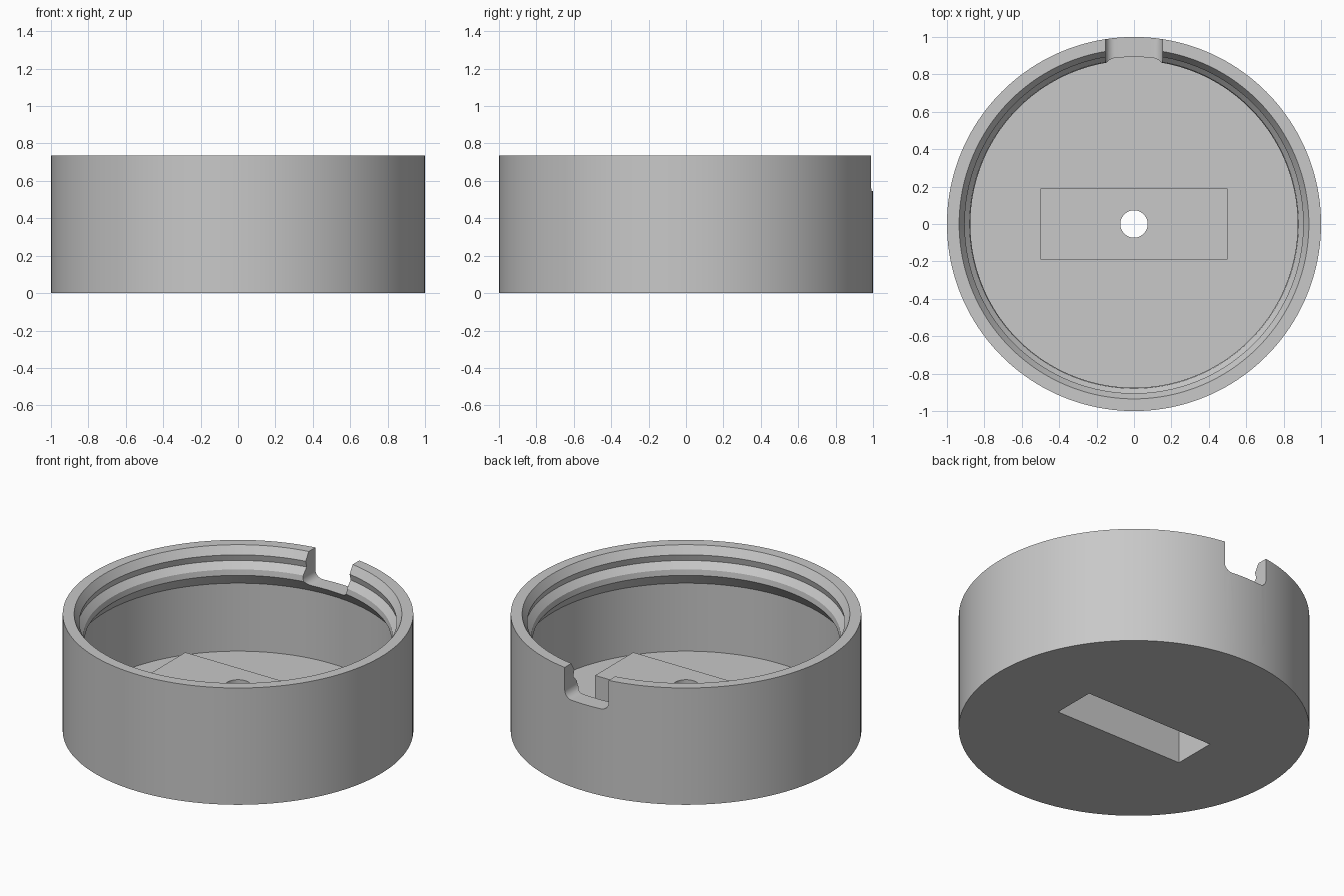
import bpy, bmesh, math

cube = bpy.data.objects.get("Cube")
if cube:
    bpy.data.objects.remove(cube, do_unlink=True)

HEIGHT, FLOOR, SEGMENTS = 0.735, 0.067, 160

grey = bpy.data.materials.new("mid grey")
grey.use_nodes = True
color = (0.58, 0.58, 0.58, 1)
grey.diffuse_color = color
grey.node_tree.nodes["Principled BSDF"].inputs["Base Color"].default_value = color


def finish(name, bm):
    bmesh.ops.recalc_face_normals(bm, faces=bm.faces)
    mesh = bpy.data.meshes.new(name)
    bm.to_mesh(mesh)
    bm.free()
    mesh.materials.append(grey)
    obj = bpy.data.objects.new(name, mesh)
    bpy.context.collection.objects.link(obj)
    return obj


def lathe(name, profile):
    bm = bmesh.new()
    verts = [bm.verts.new((r, 0, z)) for r, z in profile]
    edges = [bm.edges.new(pair) for pair in zip(verts, verts[1:])]
    bmesh.ops.spin(bm, geom=verts + edges, cent=(0, 0, 0), axis=(0, 0, 1),
                   angle=math.tau, steps=SEGMENTS)
    bmesh.ops.remove_doubles(bm, verts=bm.verts, dist=1e-4)
    return finish(name, bm)


def box(name, width, depth, z0, z1):
    bm = bmesh.new()
    bmesh.ops.create_cube(bm, size=1)
    bmesh.ops.scale(bm, vec=(width, depth, z1 - z0), verts=bm.verts)
    bmesh.ops.translate(bm, vec=(0, 0, (z0 + z1) / 2), verts=bm.verts)
    return finish(name, bm)


def combine(target, tool, operation):
    mod = target.modifiers.new(tool.name, 'BOOLEAN')
    mod.operation, mod.solver, mod.object = operation, 'EXACT', tool
    bpy.context.view_layer.objects.active = target
    bpy.ops.object.modifier_apply(modifier=mod.name)
    bpy.data.objects.remove(tool, do_unlink=True)


# Round cup with a flared mouth, a shallow groove and an inner retaining ridge
body = lathe("round_housing", [
    (0, 0), (1, 0), (1, HEIGHT), (0.935, HEIGHT), (0.905, 0.685),
    (0.915, 0.645), (0.88, 0.605), (0.875, 0.57), (0.93, 0.495),
    (0.93, FLOOR), (0, FLOOR)])

# Raised block on the floor, hollow from below
combine(body, box("raised_block", 1.0, 0.38, FLOOR / 2, 0.287), 'UNION')
combine(body, box("bottom_pocket", 0.9, 0.275, -0.1, 0.235), 'DIFFERENCE')

# Central hole through the block
combine(body, lathe("center_hole", [(0, 0.15), (0.073, 0.15), (0.073, 0.4), (0, 0.4)]),
        'DIFFERENCE')

# Rim notch at the back with rounded lower corners
half, base, radius = 0.153, 0.545, 0.05
outline = [(-half, 0.9), (half, 0.9)]
for side, start in ((1, 0), (-1, 90)):
    for i in range(9):
        a = math.radians(start + i * 90 / 8)
        outline.append((side * (half - radius) + radius * math.cos(a),
                        base + radius - radius * math.sin(a)))
bm = bmesh.new()
face = bm.faces.new([bm.verts.new((x, 0.7, z)) for x, z in outline])
wall = bmesh.ops.extrude_face_region(bm, geom=[face])["geom"]
bmesh.ops.translate(bm, vec=(0, 0.5, 0),
                    verts=[v for v in wall if isinstance(v, bmesh.types.BMVert)])
combine(body, finish("rim_notch", bm), 'DIFFERENCE')

# Smooth walls with crisp rims
for obj in bpy.context.selected_objects:
    obj.select_set(False)
body.select_set(True)
bpy.context.view_layer.objects.active = body
bpy.ops.object.shade_smooth_by_angle(angle=math.radians(25))
